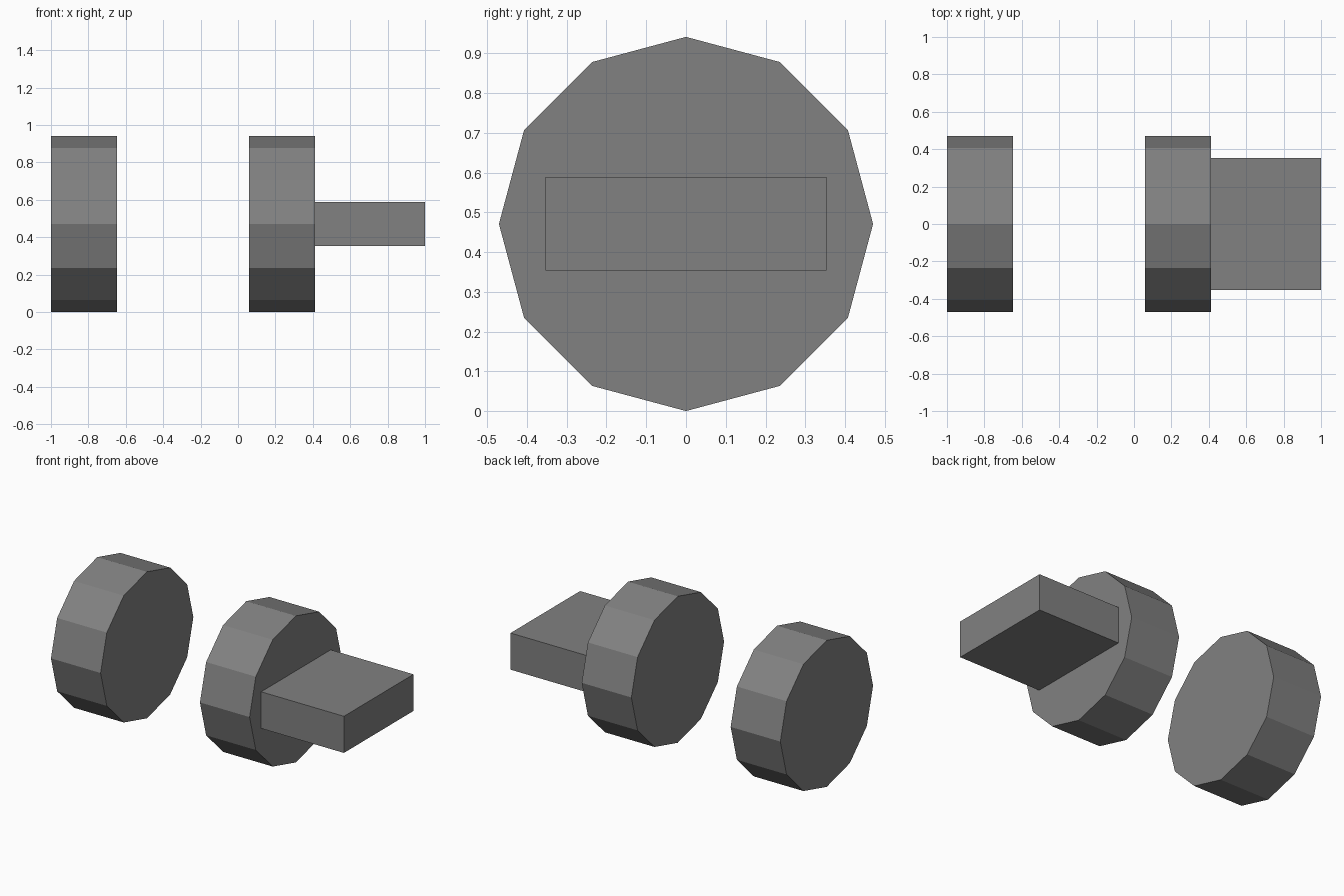
import bpy
from math import pi

if "Cube" in bpy.data.objects:
    bpy.data.objects.remove(bpy.data.objects["Cube"])

U = 2 / 17          # base unit of the model
AXIS_Z = 4 * U      # height of the shared axis

dark = bpy.data.materials.new("dark_grey")
dark.diffuse_color = (0.22, 0.22, 0.22, 1)
dark.use_nodes = True
dark.node_tree.nodes["Principled BSDF"].inputs["Base Color"].default_value = dark.diffuse_color


def finish(name):
    # name the new part, bake its transform and colour it
    ob = bpy.context.object
    ob.name = name
    bpy.ops.object.transform_apply(location=False, rotation=True, scale=True)
    ob.data.materials.append(dark)
    return ob


def disc(name, x_start):
    # twelve-sided disc lying along x, corners at top, bottom, front and back
    bpy.ops.mesh.primitive_cylinder_add(
        vertices=12, radius=4 * U, depth=3 * U,
        location=(x_start + 1.5 * U, 0, AXIS_Z), rotation=(0, pi / 2, 0))
    finish(name)


# Two matching discs
disc("left_disc", -1)
disc("right_disc", -1 + 9 * U)

# Flat block projecting from the right disc
bpy.ops.mesh.primitive_cube_add(size=1, location=(1 - 2.5 * U, 0, AXIS_Z))
bpy.context.object.scale = (5 * U, 6 * U, 2 * U)
finish("end_block")
